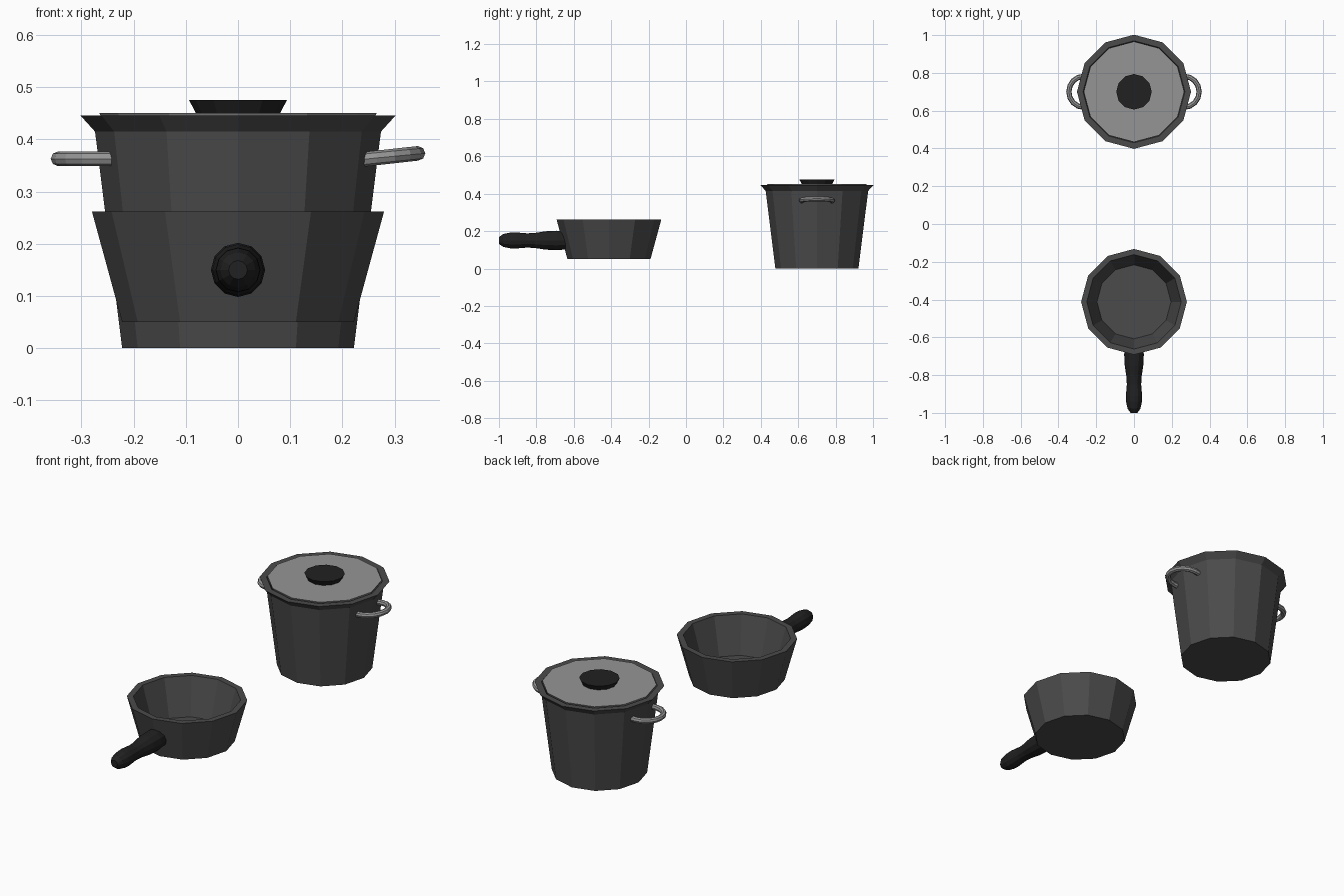
import bpy, bmesh
from math import sin, cos, pi
from mathutils import Vector, Matrix

if "Cube" in bpy.data.objects:
    bpy.data.objects.remove(bpy.data.objects["Cube"])


def material(name, v):
    m = bpy.data.materials.new(name)
    m.diffuse_color = (v, v, v, 1)
    m.use_nodes = True
    m.node_tree.nodes["Principled BSDF"].inputs["Base Color"].default_value = m.diffuse_color
    return m


IRON = material("dark_iron", 0.07)
BLACK = material("black_grip", 0.015)
STEEL = material("steel", 0.3)


def add_object(name, bm, mat):
    bmesh.ops.recalc_face_normals(bm, faces=bm.faces)
    me = bpy.data.meshes.new(name)
    bm.to_mesh(me)
    bm.free()
    me.materials.append(mat)
    ob = bpy.data.objects.new(name, me)
    bpy.context.collection.objects.link(ob)
    return ob


def lathe(name, profile, mat, matrix, n=12):
    """Spin (radius, height) points into a closed solid with n flat sides."""
    bm = bmesh.new()
    rings = [[bm.verts.new((r * cos(2 * pi * i / n), r * sin(2 * pi * i / n), z))
              for i in range(n)] for r, z in profile]
    for a, b in zip(rings, rings[1:]):
        for i in range(n):
            j = (i + 1) % n
            bm.faces.new((a[i], a[j], b[j], b[i]))
    bm.faces.new(rings[0])
    bm.faces.new(rings[-1])
    bm.transform(matrix)
    return add_object(name, bm, mat)


def loop_handle(name, side, rise):
    """Bent rod sweeping out of the pot wall; rise tilts it upward."""
    pts = [(0.235, -0.08)]
    pts += [(0.265 + 0.08 * cos(a), 0.082 * sin(a))
            for a in [-pi / 2 + pi * k / 8 for k in range(9)]]
    pts += [(0.235, 0.08)]
    path = [Vector((side * x, 0.7 + y, 0.363 + rise * (x - 0.25))) for x, y in pts]
    bm = bmesh.new()
    rings = []
    for k, p in enumerate(path):
        t = (path[min(k + 1, len(path) - 1)] - path[max(k - 1, 0)]).normalized()
        u = Vector((0, 0, 1)).cross(t).normalized()
        w = t.cross(u)
        rings.append([bm.verts.new(p + 0.014 * (u * cos(pi * i / 4) + w * sin(pi * i / 4)))
                      for i in range(8)])
    for a, b in zip(rings, rings[1:]):
        for i in range(8):
            j = (i + 1) % 8
            bm.faces.new((a[i], a[j], b[j], b[i]))
    bm.faces.new(rings[0])
    bm.faces.new(rings[-1])
    return add_object(name, bm, STEEL)


# Tall stock pot with flared rim, lid and knob
pot = Matrix.Translation((0, 0.7, 0))
lathe("pot_body", [(0.222, 0), (0.274, 0.415), (0.302, 0.446), (0.27, 0.446),
                   (0.254, 0.415), (0.204, 0.025)], IRON, pot)
lathe("pot_lid", [(0.258, 0.436), (0.266, 0.451)], STEEL, pot)
lathe("lid_knob", [(0.08, 0.449), (0.094, 0.476)], BLACK, pot)

# Pot side handles
loop_handle("left_pot_handle", -1, 0)
loop_handle("right_pot_handle", 1, 0.11)

# Shallow saucepan
pan = Matrix.Translation((0, -0.412, 0))
lathe("pan_body", [(0.222, 0.05), (0.28, 0.262), (0.25, 0.262), (0.196, 0.075)],
      IRON, pan)

# Saucepan handle, lathed along -y
grip = Matrix.Translation((0, 0, 0.15)) @ Matrix.Rotation(pi / 2, 4, 'X')
lathe("pan_handle", [(0.048, 0.645), (0.052, 0.69), (0.049, 0.75), (0.04, 0.81),
                     (0.038, 0.85), (0.043, 0.91), (0.042, 0.94), (0.034, 0.978),
                     (0.018, 1.0)], BLACK, grip)
